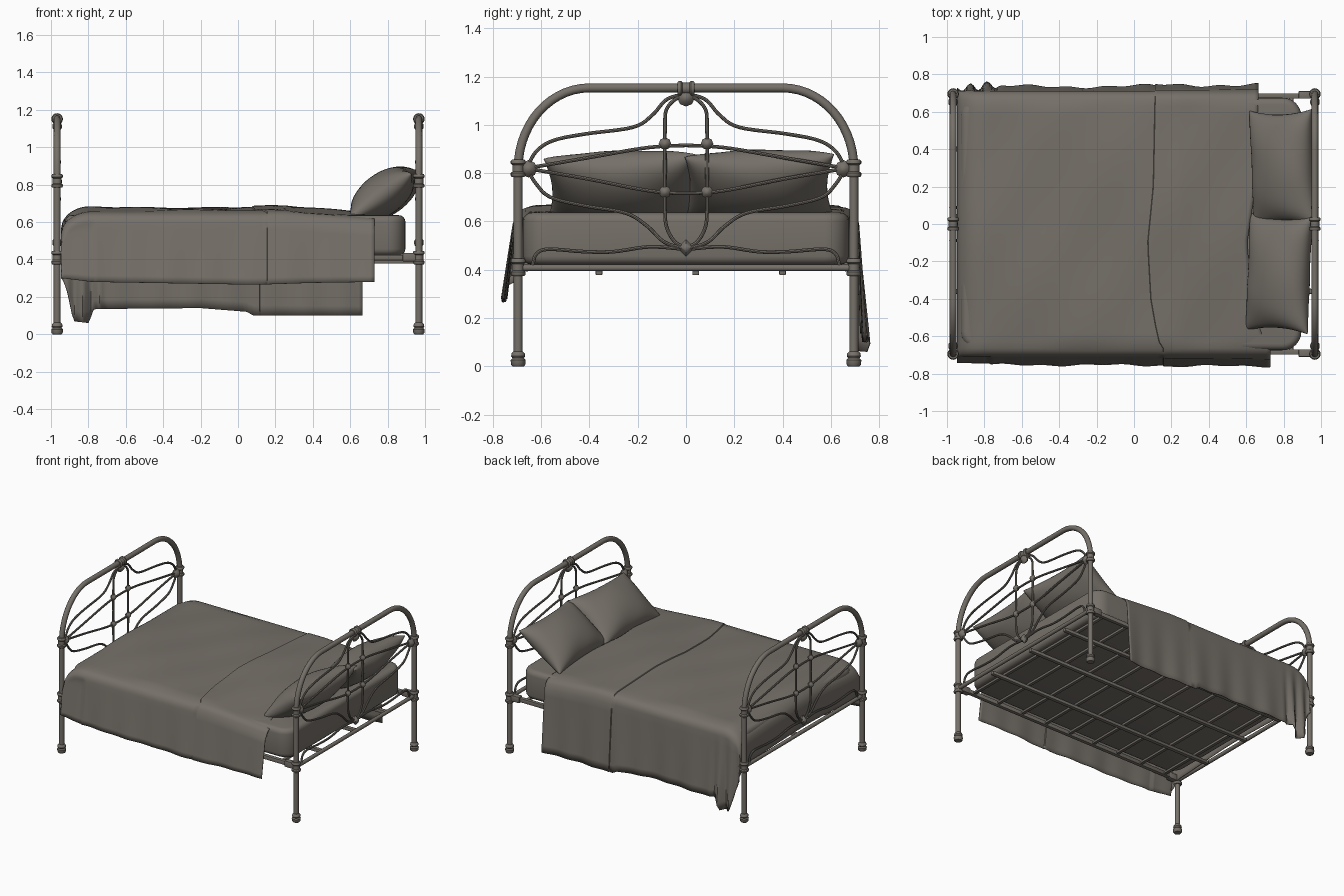
import bpy, bmesh, math
from mathutils import Vector, Matrix

if "Cube" in bpy.data.objects:
    bpy.data.objects.remove(bpy.data.objects["Cube"])

mat = bpy.data.materials.new("warm grey")
mat.diffuse_color = (0.18, 0.162, 0.14, 1)
mat.use_nodes = True
mat.node_tree.nodes["Principled BSDF"].inputs["Base Color"].default_value = mat.diffuse_color


def finish(ob, angle=40):
    ob.data.materials.clear()
    ob.data.materials.append(mat)
    bpy.ops.object.select_all(action='DESELECT')
    bpy.context.view_layer.objects.active = ob
    ob.select_set(True)
    bpy.ops.object.shade_smooth_by_angle(angle=math.radians(angle))
    return ob


def from_bmesh(name, bm, angle=40):
    bmesh.ops.recalc_face_normals(bm, faces=bm.faces)
    me = bpy.data.meshes.new(name)
    bm.to_mesh(me)
    bm.free()
    ob = bpy.data.objects.new(name, me)
    bpy.context.collection.objects.link(ob)
    return finish(ob, angle)


def smooth(pts, n=6):
    """Catmull-Rom through the points"""
    p = [Vector(q) for q in pts]
    p = [2 * p[0] - p[1]] + p + [2 * p[-1] - p[-2]]
    out = []
    for i in range(1, len(p) - 2):
        a, b, c, d = p[i - 1:i + 3]
        for k in range(n):
            t = k / n
            out.append(0.5 * (2 * b + (c - a) * t + (2 * a - 5 * b + 4 * c - d) * t * t
                              + (3 * b - a - 3 * c + d) * t ** 3))
    return out + [p[-2]]


def tubes(name, paths, r, res=3):
    cu = bpy.data.curves.new(name, 'CURVE')
    cu.dimensions = '3D'
    cu.bevel_depth, cu.bevel_resolution, cu.use_fill_caps = r, res, True
    for path in paths:
        sp = cu.splines.new('POLY')
        sp.points.add(len(path) - 1)
        for q, v in zip(sp.points, path):
            q.co = (*v, 1)
    tmp = bpy.data.objects.new(name + "_path", cu)
    bpy.context.collection.objects.link(tmp)
    bpy.context.view_layer.update()
    me = bpy.data.meshes.new_from_object(tmp.evaluated_get(bpy.context.evaluated_depsgraph_get()))
    bpy.data.objects.remove(tmp)
    ob = bpy.data.objects.new(name, me)
    bpy.context.collection.objects.link(ob)
    return finish(ob)


def lathe(name, profile, loc, axis='Z', seg=16):
    bm = bmesh.new()
    vs = [bm.verts.new((r, 0, z)) for r, z in profile]
    es = [bm.edges.new(e) for e in zip(vs, vs[1:])]
    bmesh.ops.spin(bm, geom=vs + es, axis=(0, 0, 1), cent=(0, 0, 0), angle=2 * math.pi, steps=seg)
    bmesh.ops.remove_doubles(bm, verts=bm.verts, dist=1e-4)
    rot = {'Z': 'X', 'Y': 'X', 'X': 'Y'}[axis]
    m = Matrix.Translation(loc) @ Matrix.Rotation(0 if axis == 'Z' else math.pi / 2, 4, rot)
    bmesh.ops.transform(bm, matrix=m, verts=bm.verts)
    return from_bmesh(name, bm)


def box(name, lo, hi, bevel=0.004):
    bm = bmesh.new()
    bmesh.ops.create_cube(bm, size=1)
    for v in bm.verts:
        v.co = [(l + h) / 2 + c * (h - l) for c, l, h in zip(v.co, lo, hi)]
    bmesh.ops.bevel(bm, geom=bm.edges[:], offset=bevel, segments=2, profile=0.5, affect='EDGES')
    return from_bmesh(name, bm)


# Iron end frames (identical at head and foot)
COLLAR = [(0, -.036), (.026, -.036), (.031, -.03), (.031, -.02), (.024, -.014), (.024, .014),
          (.031, .02), (.031, .03), (.026, .036), (0, .036)]
FOOT = [(0, 0), (.024, 0), (.03, .008), (.031, .026), (.024, .034), (.029, .042), (.027, .054), (.019, .062), (0, .062)]
HUB = [(0, -.026), (.012, -.024), (.026, -.012), (.036, 0), (.026, .012), (.012, .024), (0, .026)]
KNOB = [(r * .72, z * .8) for r, z in HUB]
RODS = [  # half patterns in (y, z), mirrored below
    [(0, 1.12), (.045, 1.105), (.082, 1.06), (.087, .98), (.087, .82), (.087, .64), (.078, .57), (.045, .515), (0, .49)],
    [(.66, .82), (.62, .89), (.55, .935), (.42, .962), (.22, .99), (.14, 1.04), (.08, 1.105), (0, 1.13)],
    [(.66, .82), (.4, .865), (.2, .9), (.09, .912), (0, .915)],
    [(.66, .82), (.4, .775), (.2, .735), (.09, .72), (0, .717)],
    [(.66, .82), (.62, .755), (.56, .7), (.42, .665), (.25, .635), (.16, .58), (.09, .515), (0, .485)],
    [(.635, .42), (.62, .465), (.57, .485), (.42, .475), (.3, .475), (.15, .495), (0, .485)],
]
Y = .695
for end, x in (("head", .967), ("foot", -.967)):
    arc = [(.40 + (Y - .4) * math.cos(t * math.pi / 28), .82 + .333 * math.sin(t * math.pi / 28)) for t in range(15)]
    half = [(Y, .03)] + arc
    tubes(end + "_arched_post", [[(x, y, z) for y, z in half] + [(x, -y, z) for y, z in half[::-1]]], .0185, 4)
    tubes(end + "_scroll_rods", [smooth([(x, s * y, z) for y, z in h]) for h in RODS for s in (1, -1)], .0075, 2)
    tubes(end + "_cross_rail", [[(x, -Y, .408), (x, Y, .408)]], .014)
    lathe(end + "_top_collar", COLLAR, (x, 0, 1.151), 'Y')
    lathe(end + "_top_rosette", HUB, (x, 0, 1.112), 'X', 8)
    lathe(end + "_bottom_rosette", HUB, (x, 0, .49), 'X', 4)
    for s in (1, -1):
        lathe(end + "_foot_cap", FOOT, (x, s * Y, 0))
        lathe(end + "_rail_collar", COLLAR, (x, s * Y, .41))
        lathe(end + "_post_collar", COLLAR, (x, s * Y, .82))
        lathe(end + "_side_rosette", HUB, (x, s * .652, .818), 'X', 8)
        for z in (.922, .722):
            lathe(end + "_rod_knob", KNOB, (x, s * .087, z), 'X', 8)
        # bracket joining side rail to post
        sx = math.copysign(1, x)
        box(end + "_rail_bracket", (min(sx * .88, sx * .95), s * .69 - .02, .39),
            (max(sx * .88, sx * .95), s * .69 + .02, .435))

# Side rails and slatted base
for s in (1, -1):
    box("side_rail", (-.95, s * .685 - .014, .395), (.95, s * .685 + .014, .425))
for y in (-.36, .04, .40):
    box("long_bar", (-.95, y - .014, .378), (.95, y + .014, .402))
for i in range(9):
    x = -.84 + i * .21
    box("cross_slat", (x - .012, -.68, .402), (x + .012, .68, .42))

# Mattress with rounded corners
bm = bmesh.new()
bmesh.ops.create_cube(bm, size=1)
for v in bm.verts:
    v.co = (-.015 + v.co.x * 1.82, v.co.y * 1.35, .529 + v.co.z * .215)
up = [e for e in bm.edges if abs(e.verts[0].co.z - e.verts[1].co.z) > .1]
bmesh.ops.bevel(bm, geom=up, offset=.1, segments=6, profile=.5, affect='EDGES')
rim = [e for e in bm.edges if abs(e.verts[0].co.z - e.verts[1].co.z) < .01 and
       any(abs(f.normal.z) < .5 for f in e.link_faces)]
bmesh.ops.bevel(bm, geom=rim, offset=.035, segments=4, profile=.5, affect='EDGES')
from_bmesh("mattress", bm)


def table(t, x):
    """Linear interpolation in (x, value) pairs"""
    for (a, p), (b, q) in zip(t, t[1:]):
        if x <= b:
            return p + (q - p) * max(0, (x - a) / (b - a))
    return t[-1][1]


# Blanket: cross-sections swept from the head edge to the foot, then down the foot end
HEAD_EDGE = [(-.72, .73), (-.55, .67), (-.4, .63), (-.1, .605), (.2, .65), (.7, .665)]
BACK_HEM = [(-.94, .30), (-.91, .22), (-.88, .07), (-.80, .06), (-.77, .135), (-.2, .14), (.05, .12), (.08, .10), (.66, .10)]
FRONT_HEM = [(-.94, .30), (-.78, .28), (.1, .265), (.4, .275), (.73, .28)]
FOLD = .657  # sweep position of the fold line across the blanket


def column(u, drop):
    xs = lambda y: -.945 + u * (table(HEAD_EDGE, y) + .945)
    lift = .006 if u > FOLD + .001 else 0
    pts = []

    def top(x):
        k = min(1, max(0, (-.79 - x) / .155))
        return .675 - .12 * (1 - math.sqrt(1 - k * k)) - .03 * max(0, (x - .25) / .4) - drop

    def side(s):
        x = xs(s * .72)
        hem, zt = table(FRONT_HEM if s < 0 else BACK_HEM, x), top(x) - .085
        out = []
        for k in range(10):
            f = k / 9
            z = hem + (zt - hem) * f
            g = max(0, (.6 - z) / .5)
            if s < 0:
                w = .045 * min(1, g * 1.5) + g * (.006 * math.sin(11 * x) + .005 * math.sin(29 * x))
                w -= .008 if x < -.77 else 0
            else:
                w = .028 * g + g * (.007 * math.sin(9 * x + 1) + .005 * math.sin(31 * x))
                w += .02 * g * math.sin(70 * x) if x < -.72 else 0
            out.append((x, s * max(.708 + w + lift, .704), z))
        for k in range(1, 6):  # rounded shoulder
            a = k * math.pi / 12
            out.append((x, s * (.648 + .06 * math.cos(a)), zt + .06 * math.sin(a) + lift))
        return out

    pts += side(-1)
    for j in range(29):
        y = -.63 + 1.26 * j / 28
        x = xs(y)
        z = top(x) - .018 * (y / .63) ** 2 + .005 * math.sin(5 * x + 6 * y) + .002 * math.sin(14 * x - 9 * y)
        pts.append((x, y, z + lift))
    return pts + side(1)[::-1]


us = sorted([u for u in ((i / 90) ** 1.15 for i in range(91)) if abs(u - FOLD) > .006] + [FOLD, FOLD + .002])
cols = [column(0, d) for d in (.135, .10, .05)] + [column(u, 0) for u in us]
bm = bmesh.new()
grid = [[bm.verts.new(p) for p in c] for c in cols]
for a, b in zip(grid, grid[1:]):
    for j in range(len(a) - 1):
        bm.faces.new((a[j], a[j + 1], b[j + 1], b[j]))
ob = from_bmesh("blanket", bm, 50)
sol = ob.modifiers.new("cloth_thickness", 'SOLIDIFY')
sol.thickness, sol.offset = .005, 0


# Pillows leaning on the headboard
def pillow(name, loc, hw, yaw, roll):
    bm = bmesh.new()
    n = 24
    for s in (1, -1):
        g = []
        for i in range(n + 1):
            row = []
            for j in range(n + 1):
                a, b = -math.cos(math.pi * i / n), -math.cos(math.pi * j / n)
                puff = max(0, (1 - a * a) * (1 - b * b)) ** .45
                wr = 1 + .08 * math.sin(7 * a + 3 * b) * (1 - puff)
                row.append(bm.verts.new((.205 * b * (1 - .10 * (1 - a * a)),
                                         hw * a * (1 - .08 * (1 - b * b)), s * .113 * puff * wr)))
            g.append(row)
        for r0, r1 in zip(g, g[1:]):
            for j in range(n):
                bm.faces.new((r0[j], r0[j + 1], r1[j + 1], r1[j]))
    bmesh.ops.remove_doubles(bm, verts=bm.verts, dist=1e-4)
    m = (Matrix.Translation(loc) @ Matrix.Rotation(yaw, 4, 'Z') @ Matrix.Rotation(roll, 4, 'X')
         @ Matrix.Rotation(math.radians(-36), 4, 'Y'))
    bmesh.ops.transform(bm, matrix=m, verts=bm.verts)
    from_bmesh(name, bm, 60)


pillow("back_pillow", (.795, .30, .752), .31, .04, .02)
pillow("front_pillow", (.775, -.265, .748), .315, -.04, .03)
